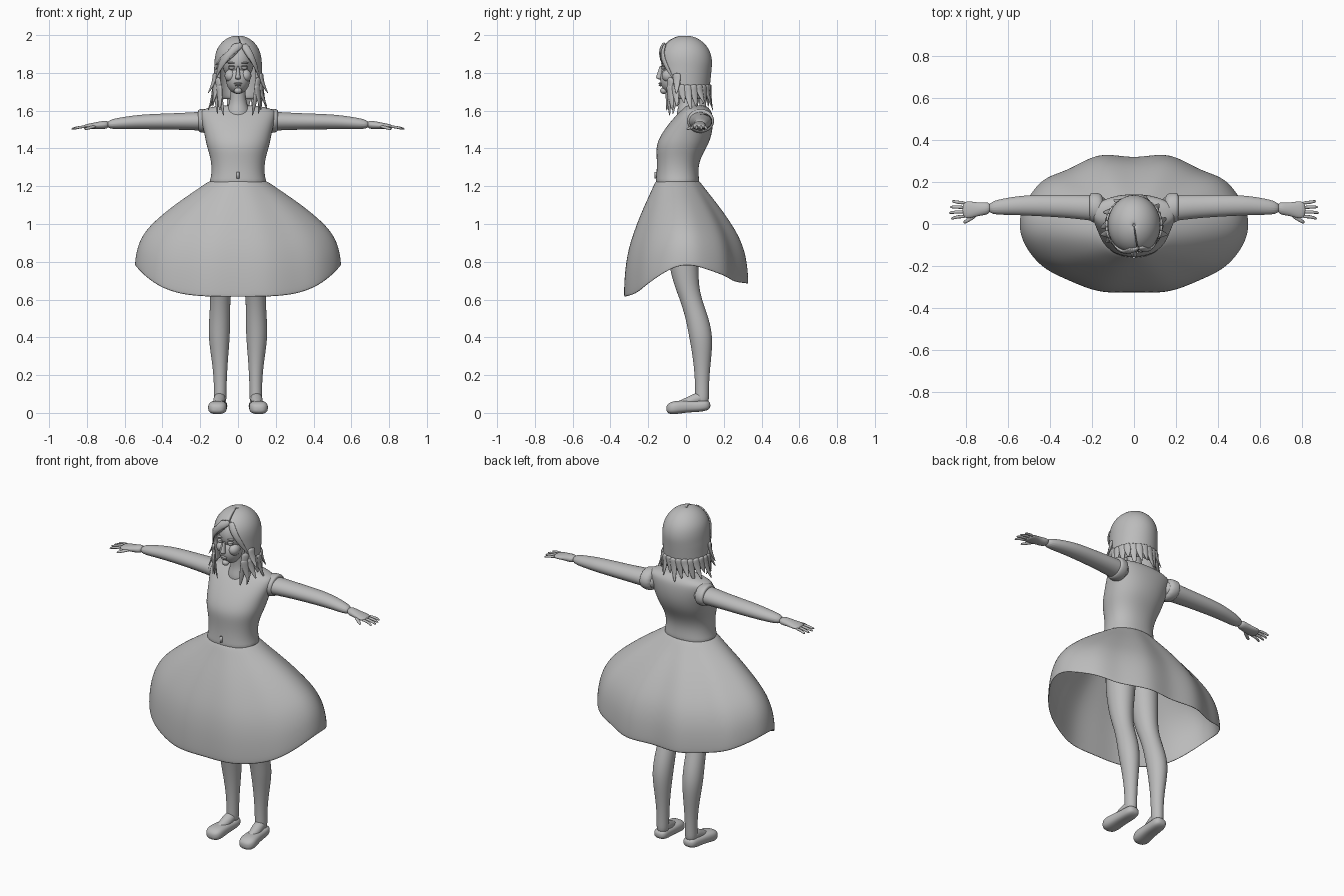
import bpy, bmesh
from math import sin, cos, pi, asin, sqrt, copysign
from mathutils import Vector

cube = bpy.data.objects.get("Cube")
if cube:
    bpy.data.objects.remove(cube, do_unlink=True)

SHADE = (0.5, 0.5, 0.5, 1)
grey = bpy.data.materials.new("plain grey")
grey.use_nodes = True
grey.diffuse_color = SHADE
grey.node_tree.nodes["Principled BSDF"].inputs["Base Color"].default_value = SHADE


def skin(name, rows, closed=True, caps=True, mirror=False, thickness=0, level=2):
    """Skin a list of point rows into a smooth surface."""
    bm = bmesh.new()
    rings = [[bm.verts.new(point) for point in row] for row in rows]
    count = len(rings[0])
    for upper, lower in zip(rings, rings[1:]):
        for i in range(count if closed else count - 1):
            following = (i + 1) % count
            bm.faces.new((upper[i], upper[following], lower[following], lower[i]))
    if caps:
        bm.faces.new(rings[0])
        bm.faces.new(rings[-1])
    bmesh.ops.recalc_face_normals(bm, faces=bm.faces)
    mesh = bpy.data.meshes.new(name)
    bm.to_mesh(mesh)
    bm.free()
    mesh.materials.append(grey)
    mesh.polygons.foreach_set("use_smooth", [True] * len(mesh.polygons))
    part = bpy.data.objects.new(name, mesh)
    bpy.context.collection.objects.link(part)
    if mirror:
        part.modifiers.new("mirror", "MIRROR").use_mirror_merge = False
    if thickness:
        shell = part.modifiers.new("thickness", "SOLIDIFY")
        shell.thickness = thickness
        shell.offset = -1
    if level:
        smooth = part.modifiers.new("smooth", "SUBSURF")
        smooth.levels = smooth.render_levels = level


def loft(name, axis, rows, ratio=1.0, power=1.0, sides=16, **options):
    """Rows hold position on the axis, two centre values, radius and optional second radius."""
    def ring(position, first, second, radius, other=None):
        other = other or radius * ratio
        points = []
        for i in range(sides):
            c, s = cos(2 * pi * i / sides), sin(2 * pi * i / sides)
            a = first + radius * copysign(abs(c) ** power, c)
            b = second + other * copysign(abs(s) ** power, s)
            points.append({"x": (position, a, b), "y": (a, position, b), "z": (a, b, position)}[axis])
        return points
    skin(name, [ring(*row) for row in rows], **options)


def ball(name, centre, radii, mirror=False):
    """Ellipsoid for the head and its features."""
    x, y, z = centre
    wide, deep, tall = radii
    steps = [pi * (k + 0.1) / 9.2 for k in range(10)]
    loft(name, "z", [(z + tall * cos(a), x, y, wide * sin(a), deep * sin(a)) for a in steps],
         mirror=mirror, level=1)


def strand(name, path, width, depth, up=None, taper=0.85, mirror=False):
    """Flattened, tapering lock or finger that follows a path."""
    path = [Vector(point) for point in path]
    last = len(path) - 1
    rows = []
    for k, point in enumerate(path):
        along = (path[min(k + 1, last)] - path[max(k - 1, 0)]).normalized()
        side = along.cross(up or Vector((point.x, point.y, 0))).normalized()
        out = side.cross(along)
        size = 1 - taper * (k / last) ** 2
        rows.append([point + size * (side * width * cos(pi * i / 4) + out * depth * sin(pi * i / 4))
                     for i in range(8)])
    skin(name, rows, mirror=mirror, level=1)


# Legs and shoes
loft("legs", "z", [(1.1, .07, -.02, .08), (.9, .08, -.02, .085), (.7, .088, -.006, .063),
                   (.6, .094, .026, .053), (.5, .097, .06, .057), (.4, .1, .08, .058),
                   (.3, .097, .085, .046), (.2, .094, .085, .036), (.1, .094, .085, .033),
                   (.04, .095, .085, .035)], ratio=1.1, mirror=True)
loft("shoes", "y", [(.13, .097, .04, .02), (.11, .097, .04, .043), (.06, .1, .034, .043),
                    (0, .104, .034, .046), (-.06, .11, .028, .053), (-.09, .11, .024, .043),
                    (-.105, .11, .022, .02)], ratio=.7, power=.75, mirror=True)
loft("insteps", "y", [(.1, .096, .08, .03), (.05, .098, .075, .033), (0, .102, .05, .03),
                      (-.05, .106, .04, .02)], mirror=True)


# Flared skirt: waist ellipse blended into a rippled hem that dips at front and back
def skirt_point(angle, drop, spread):
    c, s = cos(angle), sin(angle)
    back = s > 0
    ripple = 1 + (.05 if back else .02) * cos(10 * angle)
    hem = Vector((.55 * c, .335 * s * ripple, (.68 if back else .61) + (.1 if back else .17) * c ** 4))
    waist = Vector((.15 * c, .115 * s - .045, 1.23))
    flat = waist.lerp(hem, spread)
    return flat.x, flat.y, waist.z + (hem.z - waist.z) * drop


flare = [(0, 0), (.1, .16), (.27, .45), (.5, .77), (.65, .9), (.8, .97), (1, 1)]
skin("skirt", [[skirt_point(2 * pi * i / 40, *step) for i in range(40)] for step in flare],
     caps=False, thickness=.008)

# Bodice, sleeves, neck and clasp
loft("bodice", "z", [(1.19, 0, -.045, .165, .12), (1.24, 0, -.045, .145, .115),
                     (1.3, 0, -.045, .14, .11), (1.36, 0, -.037, .15, .12),
                     (1.42, 0, -.02, .17, .14), (1.48, 0, .005, .18, .135),
                     (1.54, 0, .03, .195, .115), (1.59, 0, .05, .205, .09),
                     (1.61, 0, .055, .185, .07), (1.63, 0, .05, .09, .055)], power=.9, sides=20)
loft("sleeves", "x", [(.14, .07, 1.545, .07), (.18, .077, 1.545, .075), (.21, .08, 1.548, .07),
                      (.212, .08, 1.548, .055)], ratio=.88, mirror=True)
loft("neck", "z", [(1.54, 0, .02, .075), (1.6, 0, .015, .065), (1.64, 0, .01, .045),
                   (1.7, 0, 0, .04), (1.76, 0, 0, .04)])
loft("waist_clasp", "z", [(1.24, 0, -.16, .008), (1.275, 0, -.16, .008)], sides=4, level=0)

# Arms, palms, fingers and thumbs
loft("arms", "x", [(.12, .07, 1.54, .062), (.2, .077, 1.545, .064), (.3, .084, 1.543, .056),
                   (.5, .09, 1.542, .051), (.6, .085, 1.535, .042), (.7, .075, 1.526, .031)],
     ratio=.8, mirror=True)
loft("hands", "x", [(.68, .077, 1.527, .032, .025), (.74, .07, 1.522, .031, .02),
                    (.78, .068, 1.518, .042, .015), (.82, .067, 1.514, .04, .012)], mirror=True)
upright = Vector((0, 0, 1))
for k in range(4):
    base = .1 - .022 * k
    reach = .89 - .012 * abs(k - 1.7)
    strand("finger", [(.8, base, 1.515), (.84, base + .003, 1.514), (reach, base + .01 - .007 * k, 1.502)],
           .009, .008, upright, .2, mirror=True)
strand("thumb", [(.75, .045, 1.517), (.785, .022, 1.51), (.815, .004, 1.5)], .011, .009,
       upright, .2, mirror=True)

# Head and face
ball("skull", (0, -.02, 1.86), (.088, .115, .11))
ball("jaw", (0, -.068, 1.765), (.066, .072, .078))
ball("chin", (0, -.118, 1.705), (.022, .02, .017))
ball("cheeks", (.04, -.09, 1.785), (.032, .04, .035), mirror=True)
loft("nose", "z", [(1.765, 0, -.137, .012, .01), (1.775, 0, -.144, .016, .018),
                   (1.79, 0, -.14, .01, .014), (1.84, 0, -.132, .007, .008)])
ball("upper_lip", (0, -.136, 1.744), (.022, .01, .005))
ball("lower_lip", (0, -.134, 1.735), (.018, .011, .006))
ball("eyes", (.034, -.122, 1.826), (.016, .011, .008), mirror=True)
ball("eyelids", (.034, -.122, 1.835), (.019, .014, .004), mirror=True)
ball("eyebrows", (.036, -.122, 1.853), (.022, .012, .004), mirror=True)


# Hair: a domed crown with straight sides, measured by angle from the front and height
def hair_radii(height):
    above = height - 1.86
    dome = sqrt(1 - (above / .14) ** 2) if above > 0 else 1
    return .128 * dome, .146 * dome + .1 * min(above, 0)


def hair_point(angle, height, scale=1):
    wide, deep = hair_radii(height)
    return scale * wide * sin(angle), -scale * deep * cos(angle) - .006, height


# Shell with an off-centre parting that widens into the face opening
shell = []
levels = [1.86 + .14 * cos(.04 + .3 * k) for k in range(5)] + [1.86 - .04 * k for k in range(6)]
for height in levels:
    wide = hair_radii(height)[0]
    left = max(-.106, min(.15 * wide, 1.25 * (height - 1.91)))
    right = min(.106, max(.2 * wide, .75 * (1.96 - height)))
    start, end = asin(right / wide), 2 * pi + asin(left / wide)
    shell.append([hair_point(start + (end - start) * k / 28, height) for k in range(29)])
skin("hair", shell, closed=False, caps=False, thickness=.02)


def sweep(name, angles, heights, flick, width, mirror=False):
    """Lock running over the hair between two angles and heights, flicked at its tip."""
    path = []
    for k in range(6):
        t = k / 5
        path.append(hair_point(angles[0] + (angles[1] - angles[0]) * t,
                               heights[0] + (heights[1] - heights[0]) * t, 1 + (flick - 1) * t * t))
    strand(name, path, width, .01, mirror=mirror)


# Fringe sweeping away from the parting
for k in range(4):
    sweep("fringe_right", (.25 - .1 * k, -1.2), (1.955, 1.84 - .025 * k), 1, .02)
sweep("fringe_left", (.3, 1.1), (1.955, 1.77), 1, .022)

# Lock tips around the lower edge, then the flicks and locks beside the face
for k in range(19):
    around = .9 + (2 * pi - 1.8) * k / 18
    sweep("lock_tip", (around, around + .15), (1.74, 1.6 + .02 * (k % 3)), 1.1 + .15 * (k % 2), .024)
sweep("side_flicks", (1.25, 1.3), (1.8, 1.69), 1.3, .025, mirror=True)
sweep("front_locks", (1, .7), (1.78, 1.57), .9, .024, mirror=True)
sweep("outer_locks", (1.3, 1), (1.76, 1.58), 1, .022, mirror=True)
